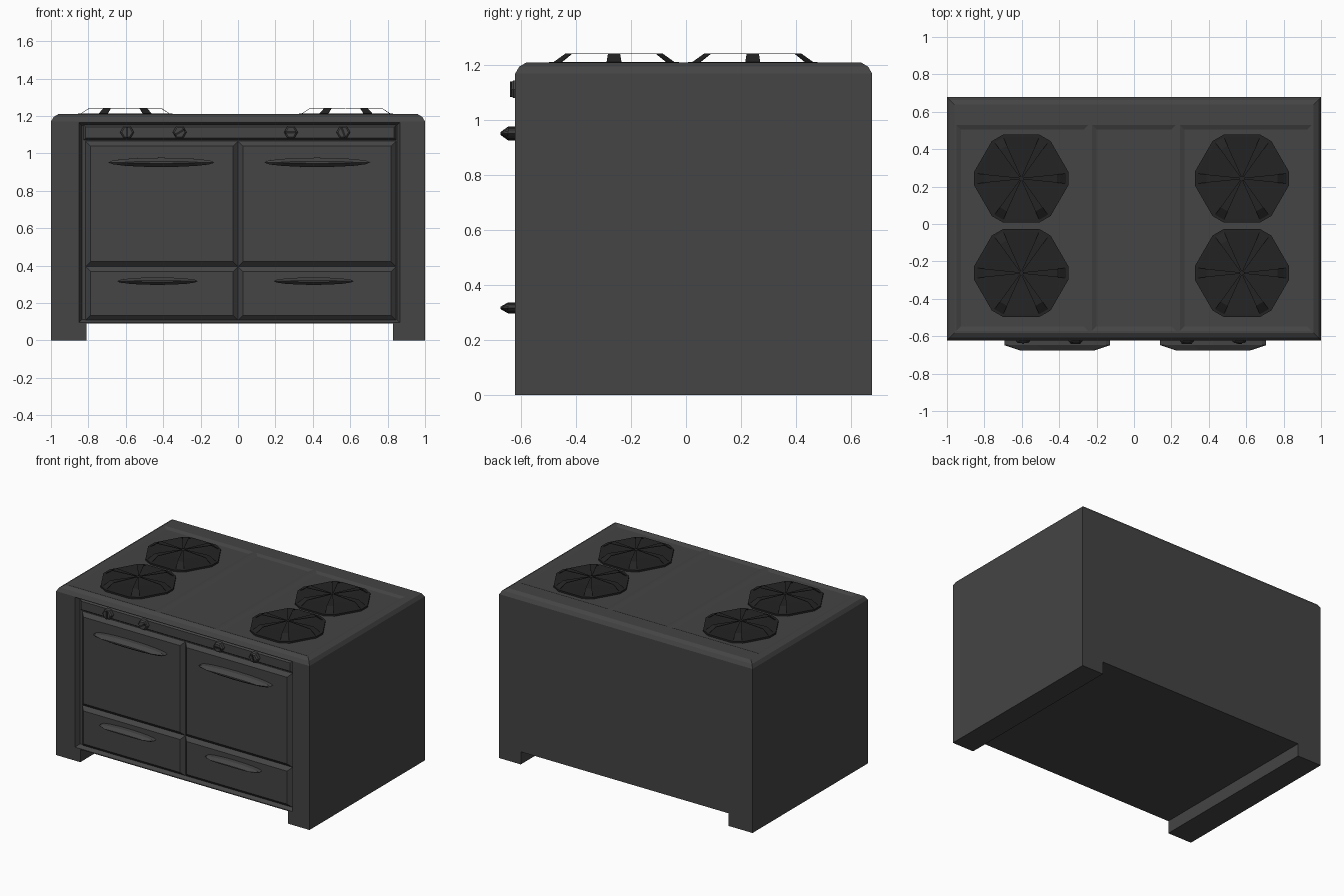
import bpy, bmesh, math
from mathutils import Vector, Matrix

if "Cube" in bpy.data.objects:
    bpy.data.objects.remove(bpy.data.objects["Cube"])


def material(name, v):
    m = bpy.data.materials.new(name)
    m.diffuse_color = (v, v, v, 1)
    m.use_nodes = True
    m.node_tree.nodes["Principled BSDF"].inputs["Base Color"].default_value = m.diffuse_color
    return m


CHARCOAL = material("charcoal enamel", 0.058)
BLACK = material("black iron", 0.017)


def finish(bm, name, mat):
    bmesh.ops.recalc_face_normals(bm, faces=bm.faces)
    me = bpy.data.meshes.new(name)
    bm.to_mesh(me)
    bm.free()
    me.materials.append(mat)
    ob = bpy.data.objects.new(name, me)
    bpy.context.collection.objects.link(ob)
    return ob


def loft(name, rings, mat):
    """Closed solid from a stack of equal-length rings of points."""
    bm = bmesh.new()
    vs = [[bm.verts.new(p) for p in r] for r in rings]
    n = len(vs[0])
    for a, b in zip(vs, vs[1:]):
        for i in range(n):
            j = (i + 1) % n
            bm.faces.new((a[i], a[j], b[j], b[i]))
    bm.faces.new(vs[0][::-1])
    bm.faces.new(vs[-1])
    return finish(bm, name, mat)


def rect(x0, x1, z0, z1, y, d=0.0):
    return [(x0 + d, y, z0 + d), (x1 - d, y, z0 + d),
            (x1 - d, y, z1 - d), (x0 + d, y, z1 - d)]


# body: leg-shaped profile swept front to back, rounded top rim
Y0, Y1, TOP = -0.622, 0.678, 1.21
bm = bmesh.new()
profile = [(-1, 0), (-0.81, 0), (-0.81, 0.09), (0.83, 0.09),
           (0.83, 0), (1, 0), (1, TOP), (-1, TOP)]
face = bm.faces.new([bm.verts.new((x, Y0, z)) for x, z in profile])
ext = bmesh.ops.extrude_face_region(bm, geom=[face])
bmesh.ops.translate(bm, vec=(0, Y1 - Y0, 0),
                    verts=[g for g in ext["geom"] if isinstance(g, bmesh.types.BMVert)])
bmesh.ops.recalc_face_normals(bm, faces=bm.faces)
rim = [e for e in bm.edges if all(v.co.z > TOP - 0.001 for v in e.verts)]
bmesh.ops.bevel(bm, geom=rim, offset=0.04, segments=2, profile=0.4, affect='EDGES')


def top_faces():
    bm.normal_update()
    return [f for f in bm.faces if f.normal.z > 0.99 and f.calc_center_median().z > TOP - 0.002]


# cooktop: split into three bays, each sunk slightly
for co, no in (((0, 0.54, 0), (0, 1, 0)), ((-0.235, 0, 0), (1, 0, 0)), ((0.235, 0, 0), (1, 0, 0))):
    fs = top_faces()
    geom = set(fs)
    for f in fs:
        geom.update(f.edges)
        geom.update(f.verts)
    bmesh.ops.bisect_plane(bm, geom=list(geom), plane_co=co, plane_no=no, dist=1e-5)
bays = [f for f in top_faces() if f.calc_center_median().y < 0.5]
bmesh.ops.inset_individual(bm, faces=bays, thickness=0.014, depth=0)
bmesh.ops.inset_individual(bm, faces=bays, thickness=0.035, depth=-0.01)
body = finish(bm, "stove_body", CHARCOAL)

# front recess
cutter = loft("front_recess_cutter",
              [rect(-0.855, 0.87, 0.09 + 0.002, 1.17, -0.65),
               rect(-0.855, 0.87, 0.092, 1.17, -0.63),
               rect(-0.855, 0.87, 0.092, 1.17, -0.59, 0.02)], CHARCOAL)
cutter.hide_render = True
cutter.hide_viewport = True
mod = body.modifiers.new("front recess", 'BOOLEAN')
mod.operation = 'DIFFERENCE'
mod.solver = 'EXACT'
mod.object = cutter


# chamfered doors, drawers and control strip
def panel(name, x0, x1, z0, z1, front=-0.616, d=0.026):
    loft(name, [rect(x0, x1, z0, z1, -0.58), rect(x0, x1, z0, z1, -0.592),
                rect(x0, x1, z0, z1, front, d)], CHARCOAL)


for side, x0, x1 in (("left", -0.815, 0.0), ("right", 0.0, 0.845)):
    panel(side + "_door", x0, x1, 0.395, 1.065)
    panel(side + "_drawer", x0, x1, 0.108, 0.395)
panel("control_strip", -0.825, 0.845, 1.072, 1.152, -0.606, 0.01)


# lens-shaped handles
def handle(name, cx, cz, a, b):
    def ring(y, sx, sz):
        return [(cx + a * sx * math.cos(t), y, cz + b * sz * math.sin(t))
                for t in (math.tau * i / 16 for i in range(16))]
    loft(name, [ring(-0.60, 1, 1), ring(-0.648, 1, 1), ring(-0.676, 0.7, 0.2)], CHARCOAL)


handle("left_door_handle", -0.41, 0.952, 0.283, 0.025)
handle("right_door_handle", 0.423, 0.952, 0.283, 0.025)
handle("left_drawer_handle", -0.43, 0.317, 0.215, 0.02)
handle("right_drawer_handle", 0.405, 0.317, 0.215, 0.02)

# hexagonal knobs with a pointer bar
for i, (x, ang) in enumerate(((-0.593, 90), (-0.312, 30), (0.283, 0), (0.563, 110))):
    def hexa(y, r):
        return [(x + r * math.cos(k * math.pi / 3), y, 1.113 + r * math.sin(k * math.pi / 3))
                for k in range(6)]
    loft(f"knob_{i + 1}", [hexa(-0.60, 0.037), hexa(-0.628, 0.037), hexa(-0.636, 0.028)], CHARCOAL)
    bar = loft(f"knob_pointer_{i + 1}", [rect(-0.028, 0.028, -0.006, 0.006, -0.63),
                                         rect(-0.028, 0.028, -0.006, 0.006, -0.641)], BLACK)
    bar.matrix_world = Matrix.Translation((x, 0, 1.113)) @ Matrix.Rotation(-math.radians(ang), 4, 'Y')


# burners: shallow pan with clipped hexagon outline and six thin folded arms
def burner(name, cx, cy):
    def ring(s, z):
        pts = []
        for k in range(6):
            for d in (-1, 1):
                v = Matrix.Rotation(k * math.pi / 3, 2) @ Vector((0.252, d * 0.036))
                pts.append((cx + v.x * s, cy + v.y * s, z))
        return pts
    loft(name + "_pan", [ring(1, 1.19), ring(1, 1.212), ring(0.93, 1.212), ring(0.25, 1.203)], BLACK)
    bm = bmesh.new()
    # radius, half width, height along one arm
    path = [(0.01, 0.004, 1.244), (0.19, 0.022, 1.244), (0.245, 0.028, 1.208)]
    for k in range(6):
        rot = Matrix.Rotation(k * math.pi / 3, 3, 'Z')
        rows = []
        for r, w, z in path:
            row = []
            for h, s in ((0, -1), (0, 1), (-0.003, 1), (-0.003, -1)):
                p = rot @ Vector((r, w * s, z + h))
                row.append(bm.verts.new((cx + p.x, cy + p.y, p.z)))
            rows.append(row)
        for a, b in zip(rows, rows[1:]):
            for i in range(4):
                j = (i + 1) % 4
                bm.faces.new((a[i], a[j], b[j], b[i]))
        bm.faces.new(rows[0])
        bm.faces.new(rows[-1][::-1])
    finish(bm, name + "_grate", BLACK)


for sx, cx in (("left", -0.603), ("right", 0.577)):
    for sy, cy in (("front", -0.262), ("back", 0.243)):
        burner(f"{sy}_{sx}_burner", cx, cy)
